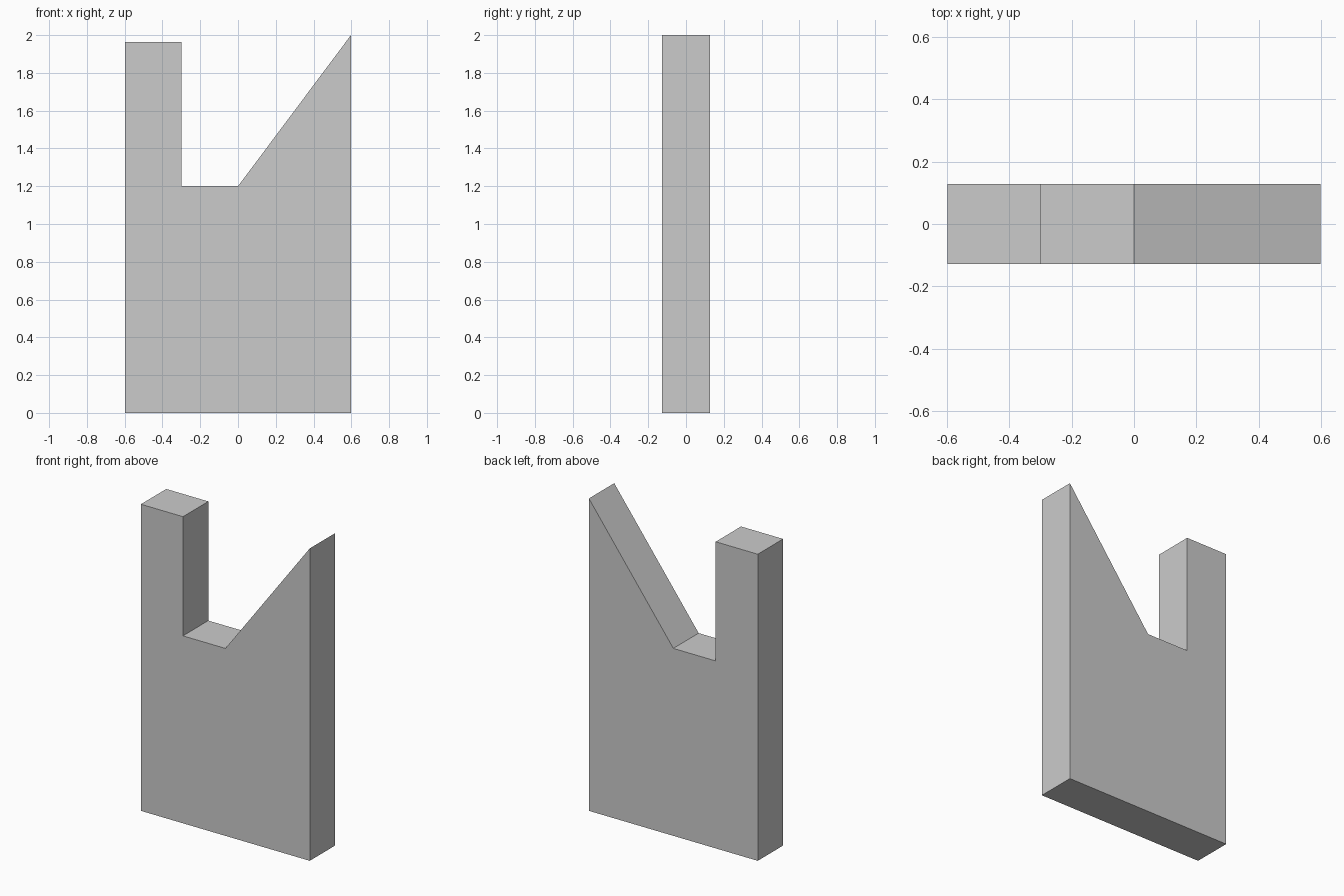
import bpy, bmesh

if "Cube" in bpy.data.objects:
    bpy.data.objects.remove(bpy.data.objects["Cube"])

HALF_W, HALF_D = 0.598, 0.128

# Front outline (x, z): square post on the left, flat notch, ramp rising to the right
outline = [(-HALF_W, 0), (HALF_W, 0), (HALF_W, 2.0), (0, 1.2),
           (-0.3, 1.2), (-0.3, 1.963), (-HALF_W, 1.963)]

# Extrude the outline from front to back
bm = bmesh.new()
face = bm.faces.new([bm.verts.new((x, -HALF_D, z)) for x, z in outline])
back = bmesh.ops.extrude_face_region(bm, geom=[face], use_keep_orig=True)["geom"]
bmesh.ops.translate(bm, vec=(0, 2 * HALF_D, 0),
                    verts=[v for v in back if isinstance(v, bmesh.types.BMVert)])
bmesh.ops.recalc_face_normals(bm, faces=bm.faces)

mesh = bpy.data.meshes.new("notched_panel")
bm.to_mesh(mesh)
bm.free()
bpy.context.collection.objects.link(bpy.data.objects.new("notched_panel", mesh))
